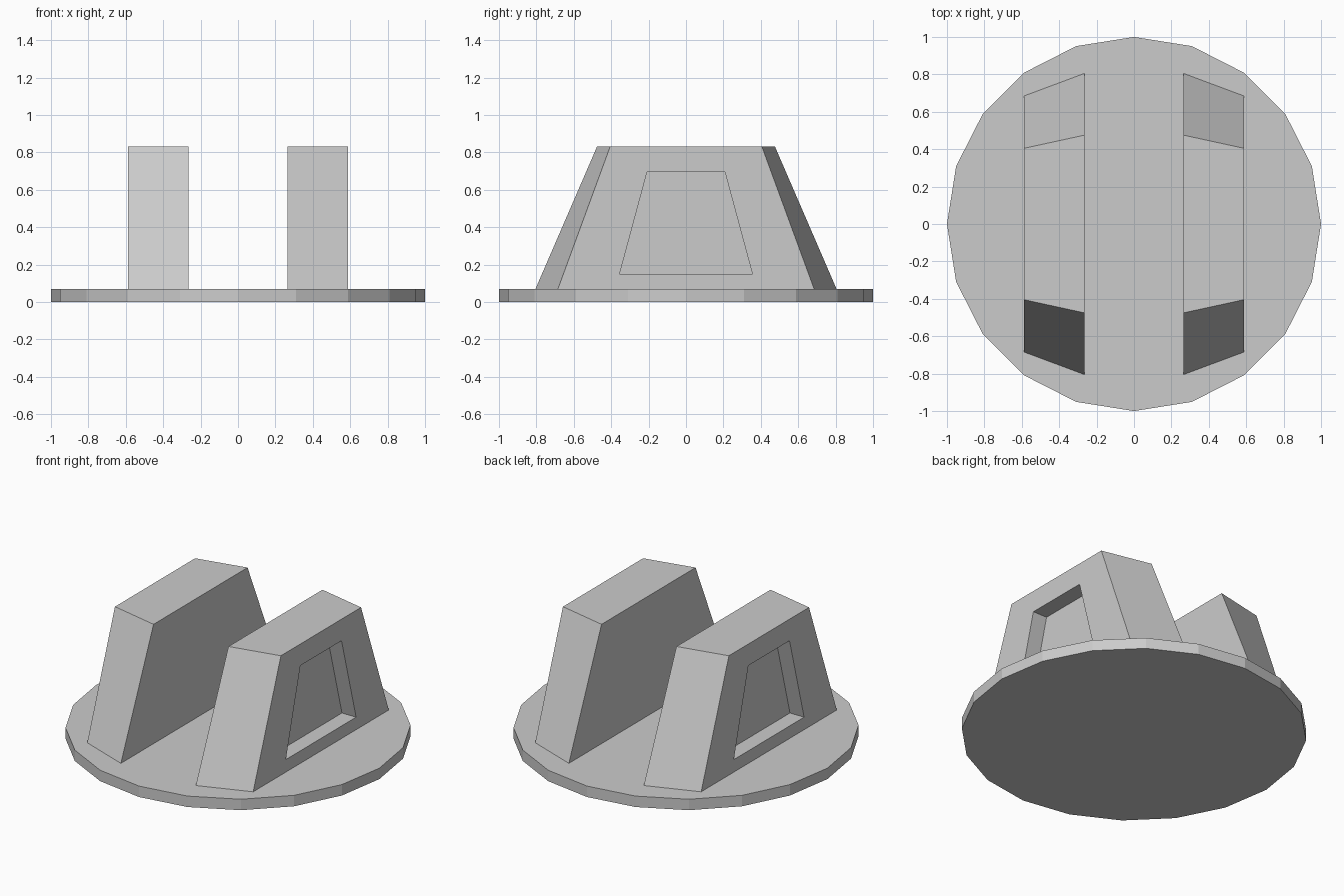
import bpy, bmesh

if "Cube" in bpy.data.objects:
    bpy.data.objects.remove(bpy.data.objects["Cube"])

BASE_H = 0.07
TOP = 0.833
IN_X, OUT_X, POCKET_X = 0.265, 0.587, 0.487


def trapezoid(bm, x, y_low, z_low, y_high, z_high):
    """Symmetric trapezoid loop in a plane of constant x."""
    pts = [(-y_low, z_low), (y_low, z_low), (y_high, z_high), (-y_high, z_high)]
    return [bm.verts.new((x, y, z)) for y, z in pts]


# Twenty-sided base disc
bpy.ops.mesh.primitive_cylinder_add(vertices=20, radius=1, depth=BASE_H,
                                    location=(0, 0, BASE_H / 2))
base = bpy.context.object
base.name = "base_disc"
# start the ring of corners on the x axis (20 sides: already symmetric)

# Tapered upright wall with a recessed panel on its outer face
bm = bmesh.new()
loops = [
    trapezoid(bm, IN_X, 0.805, BASE_H, 0.475, TOP),
    trapezoid(bm, OUT_X, 0.685, BASE_H, 0.405, TOP),
    trapezoid(bm, OUT_X, 0.355, 0.15, 0.208, 0.695),
    trapezoid(bm, POCKET_X, 0.355, 0.15, 0.208, 0.695),
]
bm.faces.new(loops[0])
bm.faces.new(loops[-1])
for a, b in zip(loops, loops[1:]):
    for i in range(4):
        j = (i + 1) % 4
        bm.faces.new((a[i], a[j], b[j], b[i]))
bmesh.ops.recalc_face_normals(bm, faces=bm.faces)
mesh = bpy.data.meshes.new("side_walls")
bm.to_mesh(mesh)
bm.free()
walls = bpy.data.objects.new("side_walls", mesh)
bpy.context.collection.objects.link(walls)

# Matching wall on the other side
mirror = walls.modifiers.new("mirror", 'MIRROR')
mirror.use_axis[0] = True
mirror.use_mirror_merge = False
